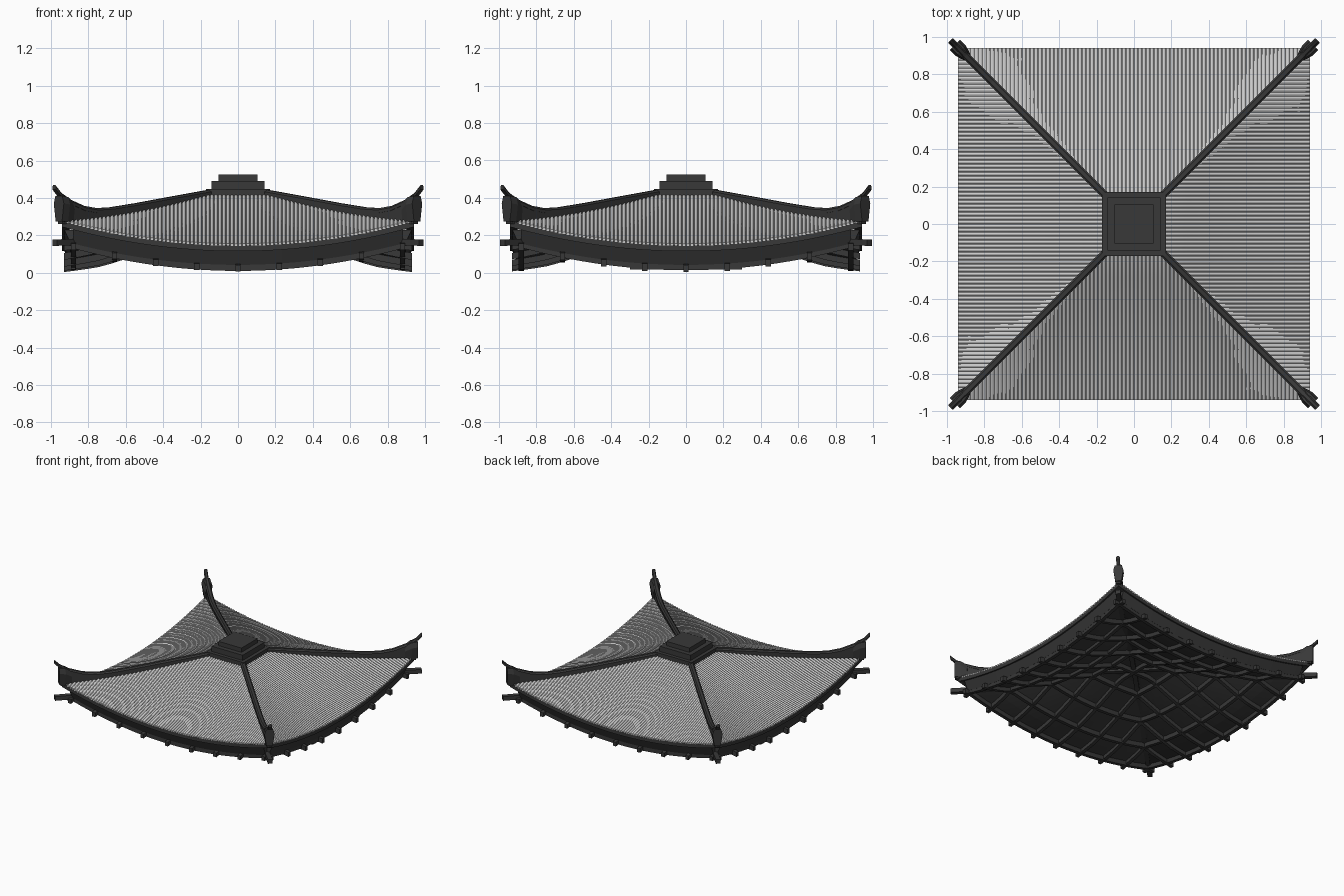
import bpy, bmesh, math
from mathutils import Vector, Matrix

if "Cube" in bpy.data.objects:
    bpy.data.objects.remove(bpy.data.objects["Cube"])

R0, R1 = 0.16, 0.94          # cap radius and eave radius


def surf(x, y):
    """Height of the swept roof: concave slope with corners lifted."""
    r, s = max(abs(x), abs(y)), min(abs(x), abs(y))
    t = max(0.0, (r - R0) / (R1 - R0))
    u = 1 - t
    lift = 0.13 * t * (s / r) ** 2 if r > 0 else 0
    return 0.15 + 0.27 * (0.7 * u + 0.3 * u * u) + lift


def under(x, y):
    """Ceiling height: roof height less a thickness that grows inward."""
    r = max(abs(x), abs(y))
    return surf(x, y) - 0.115 - 0.025 * min(1, max(0, (0.93 - r) / 0.2))


def material(name, v):
    m = bpy.data.materials.new(name)
    m.diffuse_color = (v, v, v, 1)
    m.use_nodes = True
    m.node_tree.nodes["Principled BSDF"].inputs["Base Color"].default_value = m.diffuse_color
    return m


DARK = material("dark_timber", 0.04)
TILE = material("grey_tile", 0.8)


def finish(bm, name, mat, turns=4):
    """Repeat the part about z and make it an object."""
    src = bm.faces[:]
    for k in range(1, turns):
        d = bmesh.ops.duplicate(bm, geom=src)["geom"]
        bmesh.ops.rotate(bm, verts=[g for g in d if isinstance(g, bmesh.types.BMVert)],
                         matrix=Matrix.Rotation(k * math.tau / turns, 3, 'Z'))
    bmesh.ops.recalc_face_normals(bm, faces=bm.faces[:])
    me = bpy.data.meshes.new(name)
    bm.to_mesh(me)
    bm.free()
    me.materials.append(mat)
    ob = bpy.data.objects.new(name, me)
    bpy.context.collection.objects.link(ob)
    return ob


def sweep(bm, path, profiles, side):
    """Sweep (sideways, up) profiles along a path, with end caps."""
    if not isinstance(profiles[0], list):
        profiles = [profiles] * len(path)
    side = Vector(side).normalized()
    rings = [[bm.verts.new(Vector(p) + side * a + Vector((0, 0, b))) for a, b in pr]
             for p, pr in zip(path, profiles)]
    n = len(rings[0])
    for q, w in zip(rings, rings[1:]):
        for i in range(n):
            j = (i + 1) % n
            bm.faces.new((q[i], q[j], w[j], w[i]))
    bm.faces.new(rings[0])
    bm.faces.new(rings[-1][::-1])


def rect(a0, a1, b0, b1):
    return [(a0, b0), (a1, b0), (a1, b1), (a0, b1)]


def steps(a, b, n):
    return [a + (b - a) * i / n for i in range(n + 1)]


def sheet(name, rmax, height, offset, mat):
    """One roof quarter as a grid, repeated on four sides."""
    bm = bmesh.new()
    rows = []
    for r in steps(0.01, rmax, 14):
        rows.append([bm.verts.new((s * r, -r, height(s * r, r) + offset)) for s in steps(-1, 1, 24)])
    for p, q in zip(rows, rows[1:]):
        for i in range(24):
            bm.faces.new((p[i], q[i], q[i + 1], p[i + 1]))
    finish(bm, name, mat)


# roof skin and the dark ceiling under it
sheet("roof_skin", R1, surf, -0.002, TILE)
sheet("ceiling_boards", 0.89, under, 0, DARK)

# tile ribs running down each slope
bm = bmesh.new()
N = 88
rib = [(-0.0085, -0.006), (-0.0075, 0.003), (0, 0.007), (0.0075, 0.003), (0.0085, -0.006)]
for i in range(N):
    x = -R1 + (i + 0.5) * 2 * R1 / N
    a = max(abs(x), 0.14)
    n = max(1, round((R1 - a) / 0.07))
    sweep(bm, [(x, -r, surf(x, r)) for r in steps(a, R1, n)], rib, (1, 0, 0))
ribs = finish(bm, "tile_ribs", TILE)
bpy.context.view_layer.objects.active = ribs
ribs.select_set(True)
bpy.ops.object.shade_smooth_by_angle(angle=math.radians(65))

# eave boards: upper lip and a deeper fascia leaning inward
bm = bmesh.new()
eave = [(x, -R1, surf(x, R1)) for x in steps(-R1, R1, 32)]
sweep(bm, eave, rect(0, 0.04, -0.035, -0.004), (0, 1, 0))
sweep(bm, eave[1:-1], [(0.012, -0.035), (0.045, -0.108), (0.07, -0.108), (0.07, -0.035)], (0, 1, 0))
finish(bm, "eave_boards", DARK)

# crossing rafters under the ceiling, both directions
bm = bmesh.new()
for k in range(-4, 5):
    c = k * 0.22
    line = steps(-0.93, 0.93, 30)
    sweep(bm, [(c, y, under(c, y)) for y in line], rect(-0.014, 0.014, -0.030, 0.004), (1, 0, 0))
    sweep(bm, [(x, c, under(x, c)) for x in line], rect(-0.014, 0.014, -0.034, 0.004), (0, 1, 0))
finish(bm, "rafters", DARK, turns=1)

# short straight ties under the left and right eaves
bm = bmesh.new()
sweep(bm, [(0.88, -0.3, 0.025), (0.88, 0.3, 0.025)], rect(-0.012, 0.012, -0.008, 0.012), (1, 0, 0))
finish(bm, "eave_ties", DARK, turns=2)

# corner beams poking out under the eaves
bm = bmesh.new()
beam = [(0.98, 0.16), (0.88, 0.162), (0.74, 0.17), (0.6, 0.185), (0.4, 0.235), (0.16, 0.28), (0.02, 0.28)]
sweep(bm, [(d, d, z) for d, z in beam], rect(-0.018, 0.018, -0.016, 0.018), (1, -1, 0))
finish(bm, "corner_beams", DARK)

# hip ridges: wall, rolled top that sweeps up as a horn, flared end block
bm = bmesh.new()
top = [(0.14, 0.446), (0.35, 0.408), (0.55, 0.371), (0.68, 0.35), (0.76, 0.345),
       (0.83, 0.358), (0.9, 0.39), (0.95, 0.428), (0.982, 0.470)]
wall = top[:-1]
sweep(bm, [(d, d, 0) for d, z in wall],
      [rect(-0.017, 0.017, surf(min(d, R1), min(d, R1)) - 0.02, z - 0.012) for d, z in wall], (1, -1, 0))
roll = [(-0.02, -0.026), (0.02, -0.026), (0.02, -0.01), (0.01, 0), (-0.01, 0), (-0.02, -0.01)]
horn = [(a * 0.7, b) for a, b in roll]
sweep(bm, [(d, d, z) for d, z in top], [roll] * 7 + [horn] * 2, (1, -1, 0))
flare = [(-0.024, 0.27), (0.024, 0.27), (0.038, 0.365), (0.026, 0.405), (-0.026, 0.405), (-0.038, 0.365)]
slim = [(a * 0.6, b - 0.01 * (b > 0.3)) for a, b in flare]
sweep(bm, [(0.89, 0.89, -0.02), (0.925, 0.925, 0), (0.958, 0.958, 0.005)], [slim, flare, flare], (1, -1, 0))
finish(bm, "hip_ridges", DARK)

# stepped square cap
bm = bmesh.new()
for h, z0, z1 in ((0.17, 0.40, 0.447), (0.142, 0.44, 0.49), (0.105, 0.48, 0.525)):
    sweep(bm, [(0, -h, 0), (0, h, 0)], rect(-h, h, z0, z1), (1, 0, 0))
finish(bm, "roof_cap", DARK, turns=1)
